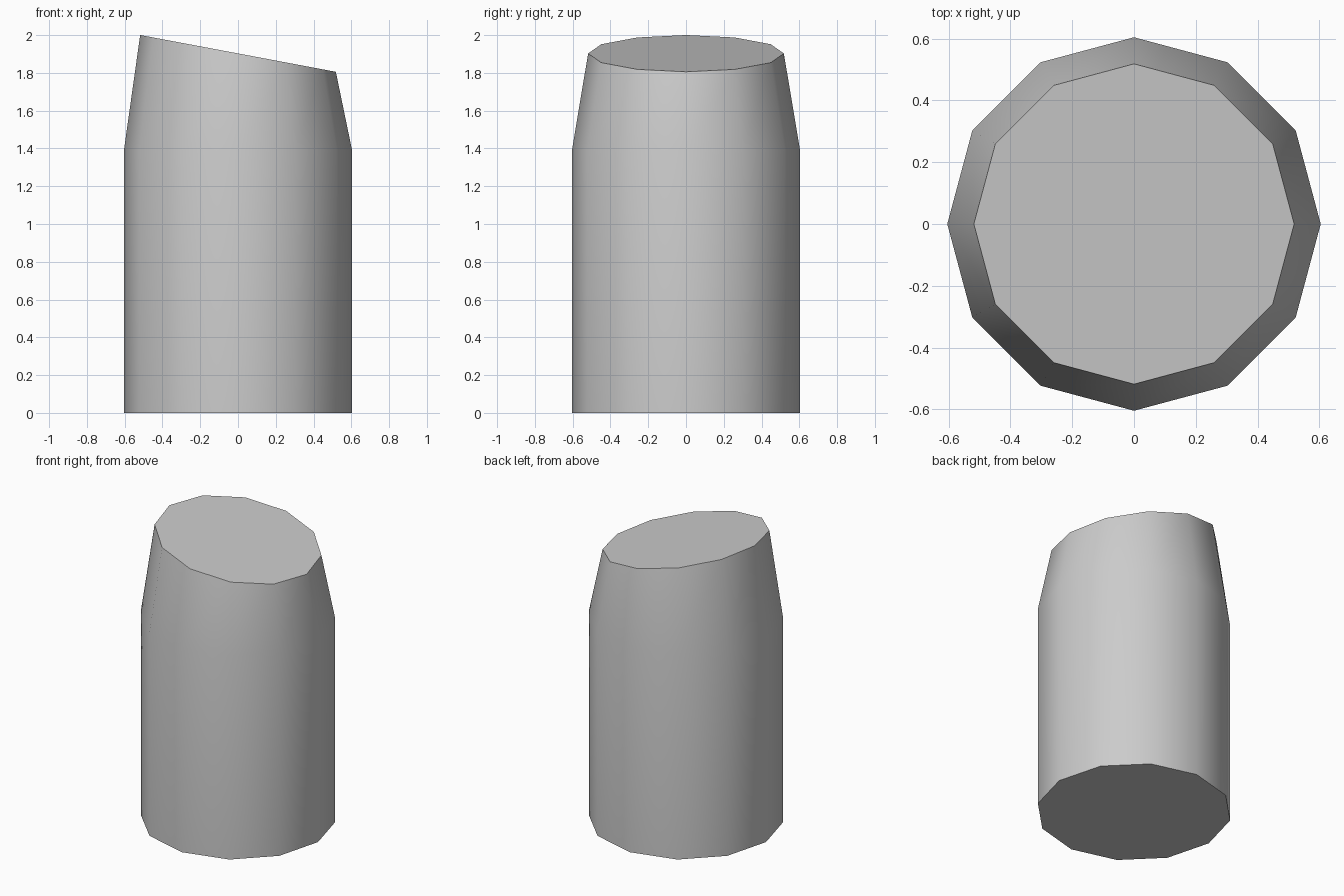
import bpy
import bmesh
from math import radians
from mathutils import Matrix

cube = bpy.data.objects.get("Cube")
if cube:
    bpy.data.objects.remove(cube, do_unlink=True)

SIDES = 12
BODY_RADIUS, TOP_RADIUS = 0.604, 0.518
SHOULDER_Z, TOP_Z, TOP_SLOPE = 1.39, 1.903, -0.188

# Plain grey finish
grey = bpy.data.materials.new("plain_grey")
grey.use_nodes = True
colour = (0.6, 0.6, 0.6, 1.0)
grey.diffuse_color = colour
grey.node_tree.nodes["Principled BSDF"].inputs["Base Color"].default_value = colour

# Straight twelve-sided body
bm = bmesh.new()
bmesh.ops.create_cone(
    bm, cap_ends=True, segments=SIDES,
    radius1=BODY_RADIUS, radius2=BODY_RADIUS, depth=SHOULDER_Z,
    matrix=Matrix.Translation((0, 0, SHOULDER_Z / 2)))

# Tapered shoulder with a slanted flat top
bm.faces.ensure_lookup_table()
cap = max(bm.faces, key=lambda f: f.calc_center_median().z)
extruded = bmesh.ops.extrude_face_region(bm, geom=[cap])
bmesh.ops.delete(bm, geom=[cap], context="FACES_ONLY")
for item in extruded["geom"]:
    if isinstance(item, bmesh.types.BMVert):
        item.co.xy *= TOP_RADIUS / BODY_RADIUS
        item.co.z = TOP_Z + TOP_SLOPE * item.co.x
bmesh.ops.recalc_face_normals(bm, faces=bm.faces)

mesh = bpy.data.meshes.new("slanted_post")
bm.to_mesh(mesh)
bm.free()
mesh.materials.append(grey)
post = bpy.data.objects.new("slanted_post", mesh)
bpy.context.collection.objects.link(post)

# Smooth sides, crisp rims
bpy.ops.object.select_all(action="DESELECT")
post.select_set(True)
bpy.context.view_layer.objects.active = post
bpy.ops.object.shade_smooth_by_angle(angle=radians(40))
